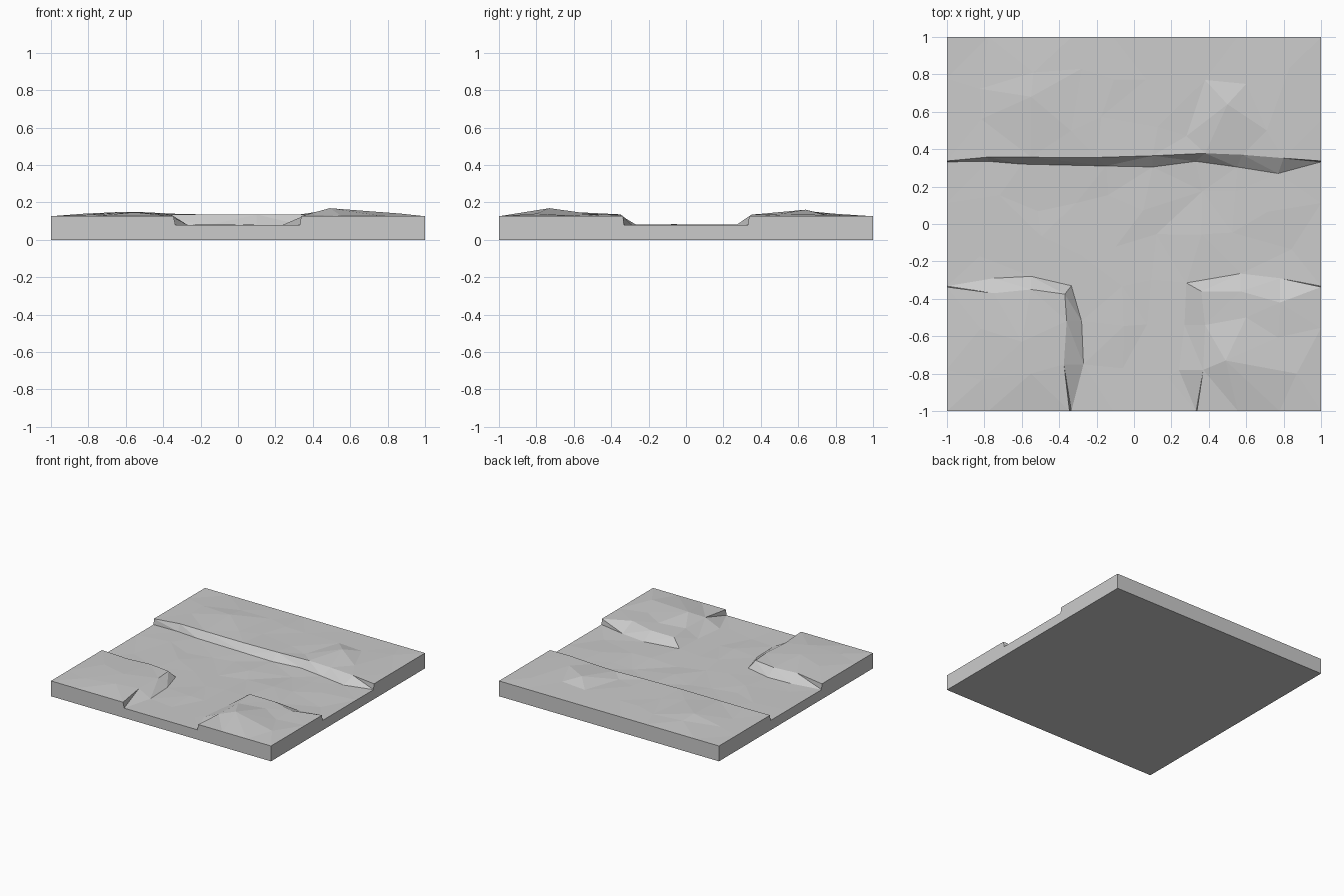
import bpy
import bmesh
import random
from mathutils import Vector
from mathutils.geometry import delaunay_2d_cdt

random.seed(4)
default_cube = bpy.data.objects.get("Cube")
if default_cube:
    bpy.data.objects.remove(default_cube, do_unlink=True)

LAND, RIM, BED = 0.126, 0.136, 0.08   # tile edge, bank top, channel floor
CELL = 2 / 9                          # spacing of the loose terrain grid

stone = bpy.data.materials.new("plain grey")
stone.use_nodes = True
grey = (0.6, 0.6, 0.6, 1)
stone.diffuse_color = grey
stone.node_tree.nodes["Principled BSDF"].inputs["Base Color"].default_value = grey

points, heights, edges = [], [], []


def add_point(x, y, z):
    points.append(Vector((x, y)))
    heights.append(z)
    return len(points) - 1


def add_line(path, end_height, inner_height):
    """Add a crease line; its ends lie on the border of the tile."""
    last = len(path) - 1
    ids = [add_point(x, y, end_height if k in (0, last) else inner_height)
           for k, (x, y) in enumerate(path)]
    edges.extend(zip(ids, ids[1:]))


# Banks: top crease and foot crease of each
north_top = [(-1, .337), (-.78, .358), (-.55, .357), (-.2, .356), (.1, .365),
             (.38, .378), (.58, .37), (.8, .352), (1, .337)]
north_foot = [(-1, .332), (-.78, .335), (-.6, .32), (-.15, .31), (.1, .305),
              (.33, .335), (.55, .305), (.77, .27), (1, .332)]
west_top = [(-1, -.337), (-.75, -.37), (-.55, -.35), (-.37, -.375),
            (-.36, -.52), (-.375, -.75), (-.345, -1)]
west_foot = [(-1, -.332), (-.75, -.29), (-.55, -.28), (-.335, -.33),
             (-.28, -.52), (-.27, -.75), (-.335, -1)]
east_top = [(1, -.337), (.78, -.42), (.57, -.36), (.36, -.36),
            (.38, -.54), (.37, -.78), (.337, -1)]
east_foot = [(1, -.332), (.78, -.29), (.57, -.265), (.28, -.315),
             (.27, -.54), (.24, -.78), (.332, -1)]
for top, foot in ((north_top, north_foot), (west_top, west_foot), (east_top, east_foot)):
    add_line(top, LAND, RIM)
    add_line(foot, BED, BED)

# Hills: grid cell -> position and height of a distinct peak or hollow
hills = {
    (2, 7): (-.55, .68, .15), (3, 8): (-.28, .83, .13),
    (6, 8): (.38, .77, .13), (7, 7): (.5, .64, .161), (8, 8): (.83, .83, .131),
    (8, 7): (.71, .5, .138), (6, 7): (.28, .47, .128),
    (7, 1): (.49, -.73, .169), (7, 2): (.6, -.5, .137), (8, 1): (.87, -.8, .14),
    (2, 2): (-.6, -.63, .15), (1, 2): (-.82, -.56, .14), (2, 1): (-.55, -.8, .147),
}


def is_channel(x, y):
    return abs(y) < 1 / 3 or (y < 0 and abs(x) < 1 / 3)


# Terrain: loose grid of points, straight along the border of the tile
for i in range(10):
    for j in range(10):
        x, y = i * CELL - 1, j * CELL - 1
        border = i in (0, 9) or j in (0, 9)
        on_bank = j == 6 or (j == 3 and not 3 < i < 6) or (j < 3 and i in (3, 6))
        if on_bank:
            continue
        channel = is_channel(x, y)
        if (i, j) in hills:
            add_point(*hills[i, j])
        elif border:
            add_point(x, y, BED if channel else LAND)
        else:
            x += random.uniform(-.07, .07)
            y += random.uniform(-.07, .07)
            z = BED if channel else RIM
            add_point(x, y, z + random.uniform(-.007, .004))

# Surface: triangulate the points, keeping the bank creases
verts, _, faces, origins, _, _ = delaunay_2d_cdt(points, edges, [], 0, 1e-5)

bm = bmesh.new()
ground = [bm.verts.new((v.x, v.y, heights[source[0]] if source else BED))
          for v, source in zip(verts, origins)]
for face in faces:
    bm.faces.new([ground[k] for k in face])

# Slab: drop the border to the base and close it underneath
rim_edges = [e for e in bm.edges if e.is_boundary]
skirt = bmesh.ops.extrude_edge_only(bm, edges=rim_edges)["geom"]
for element in skirt:
    if isinstance(element, bmesh.types.BMVert):
        element.co.z = 0
bottom = [e for e in skirt if isinstance(e, bmesh.types.BMEdge) and e.is_boundary]
bmesh.ops.contextual_create(bm, geom=bottom)
bmesh.ops.recalc_face_normals(bm, faces=bm.faces)

mesh = bpy.data.meshes.new("terrain_tile")
bm.to_mesh(mesh)
bm.free()
mesh.materials.append(stone)
tile = bpy.data.objects.new("terrain_tile", mesh)
bpy.context.collection.objects.link(tile)
